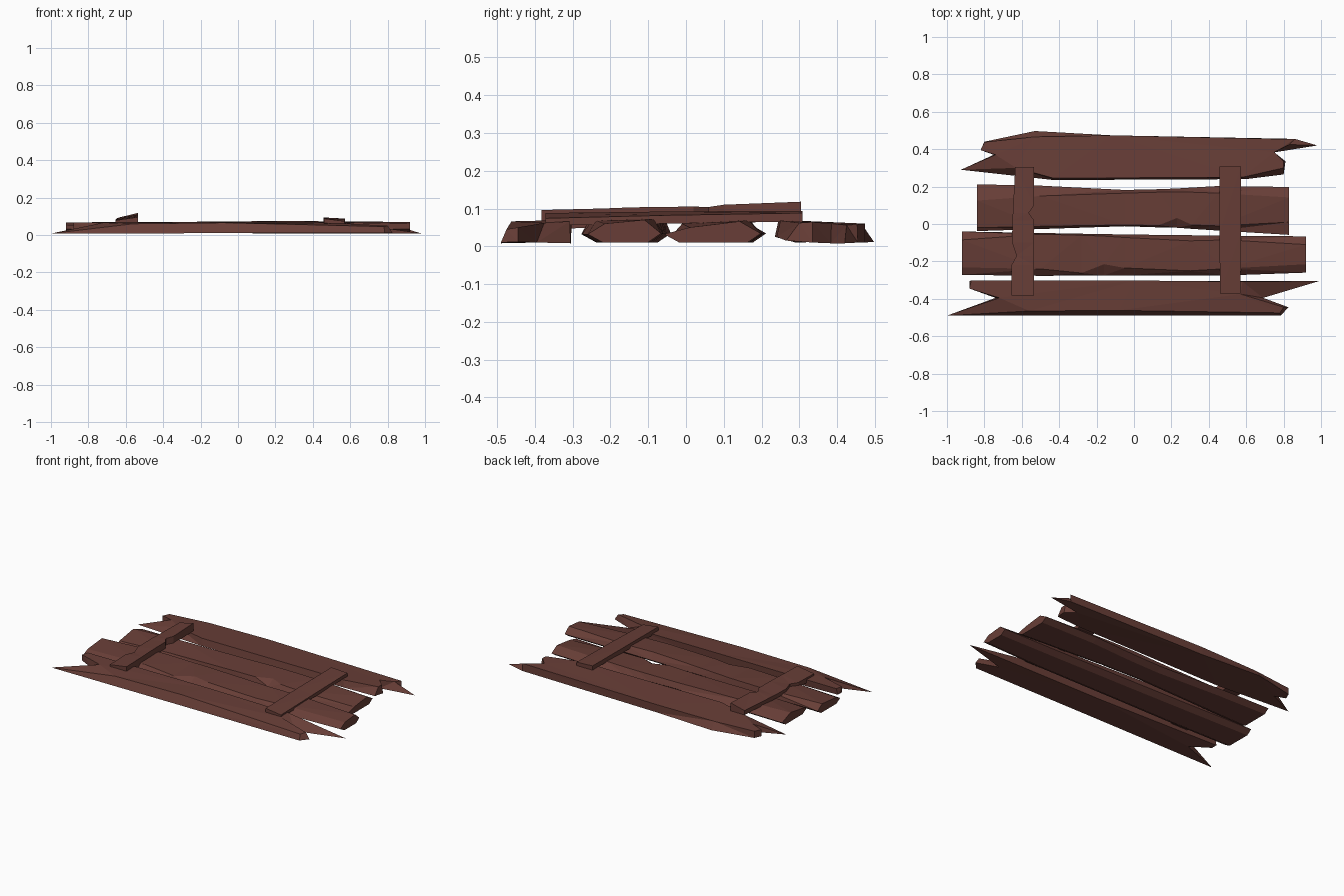
import bpy, bmesh

wood = bpy.data.materials.new("dark red brown wood")
wood.diffuse_color = (0.138, 0.048, 0.038, 1)


def finish(name, bm):
    bmesh.ops.triangulate(bm, faces=[f for f in bm.faces if len(f.verts) > 3])
    bmesh.ops.recalc_face_normals(bm, faces=bm.faces)
    me = bpy.data.meshes.new(name)
    bm.to_mesh(me)
    bm.free()
    me.materials.append(wood)
    bpy.context.collection.objects.link(bpy.data.objects.new(name, me))


def loft(name, rings, caps=True, sides=True):
    """Skin a list of equal-length rings and cap both ends."""
    bm = bmesh.new()
    rs = [[bm.verts.new(p) for p in r] for r in rings]
    for a, b in zip(rs, rs[1:]):
        for i in range(len(a)):
            j = (i + 1) % len(a)
            bm.faces.new((a[i], a[j], b[j], b[i]))
    bm.faces.new(rs[0])
    bm.faces.new(rs[-1])
    finish(name, bm)


def splintered(name, bottom, top):
    loft(name, [bottom, top])


def worn_plank(name, stations):
    """Six-sided section: outer y, top y and top z vary along x."""
    rings = []
    for x, y0, t0, t1, y1, z0, z1 in stations:
        rings.append([(x, y0, .032), (x, t0, z0), (x, t1, z1),
                      (x, y1, .034), (x, y1 - .035, .01), (x, y0 + .04, .01)])
    loft(name, rings)


# front plank with splintered ends
splintered("front_plank",
           [(-1, -.49, .008), (-.74, -.395, .01), (-.88, -.345, .03), (-.88, -.305, .03),
            (0, -.305, .01), (.99, -.305, .008), (.69, -.395, .01), (.825, -.445, .012),
            (.785, -.49, .01), (-.08, -.49, .01)],
           [(-.56, -.465, .06), (-.72, -.395, .066), (-.88, -.345, .068), (-.87, -.302, .068),
            (0, -.302, .07), (.58, -.308, .066), (.57, -.375, .062), (.8, -.445, .05),
            (.78, -.475, .045), (-.08, -.462, .066)])

# back plank with splintered ends
splintered("back_plank",
           [(-.925, .29, .01), (-.75, .37, .012), (-.82, .395, .012), (-.8, .44, .012),
            (-.53, .497, .012), (-.12, .474, .01), (.86, .455, .01), (.98, .42, .008),
            (.75, .383, .008), (.81, .335, .01), (.8, .265, .015), (.6, .24, .025),
            (-.43, .235, .025)],
           [(-.63, .3, .064), (-.74, .37, .06), (-.82, .395, .055), (-.8, .438, .055),
            (-.53, .466, .058), (-.12, .474, .06), (.86, .453, .058), (.83, .425, .056),
            (.75, .385, .06), (.8, .335, .064), (.8, .3, .062), (.58, .25, .068),
            (-.43, .245, .07)])

# two middle planks
worn_plank("middle_front_plank", [
    (-.92, -.272, -.232, -.085, -.04, .052, .066),
    (-.5, -.277, -.24, -.055, -.048, .066, .07),
    (-.28, -.276, -.262, -.06, -.052, .06, .07),
    (-.16, -.275, -.215, -.065, -.054, .07, .072),
    (-.05, -.275, -.235, -.072, -.056, .068, .073),
    (.3, -.275, -.25, -.09, -.06, .066, .075),
    (.5, -.275, -.238, -.085, -.063, .068, .073),
    (.92, -.26, -.215, -.11, -.066, .06, .07)])
worn_plank("middle_back_plank", [
    (-.84, -.038, -.02, .125, .212, .045, .068),
    (-.5, -.027, -.012, .15, .205, .058, .07),
    (-.05, -.012, -.005, .165, .182, .062, .068),
    (.13, -.018, -.008, .17, .186, .066, .07),
    (.23, -.02, .032, .17, .19, .066, .07),
    (.31, -.026, -.005, .17, .195, .064, .07),
    (.45, -.035, -.01, .165, .203, .06, .07),
    (.83, -.058, .01, .142, .198, .05, .066)])


def brace(name, stations):
    """Four-sided section along y: x range, bottom, left top, right top."""
    loft(name, [[(a, y, b), (c, y, b), (c, y, r), (a, y, l)]
                for y, a, c, b, l, r in stations])


# cross braces, chipped at the edges
brace("left_brace", [
    (-.382, -.655, -.535, .045, .078, .096),
    (-.22, -.655, -.535, .05, .082, .1),
    (-.17, -.628, -.535, .055, .084, .102),
    (-.1, -.652, -.535, .06, .086, .104),
    (.02, -.65, -.535, .062, .088, .105),
    (.06, -.648, -.562, .062, .09, .104),
    (.1, -.646, -.535, .062, .09, .11),
    (.305, -.635, -.535, .066, .094, .118)])
brace("right_brace", [
    (-.372, .46, .57, .055, .088, .074),
    (-.05, .457, .572, .06, .092, .082),
    (.308, .457, .572, .066, .094, .088)])
